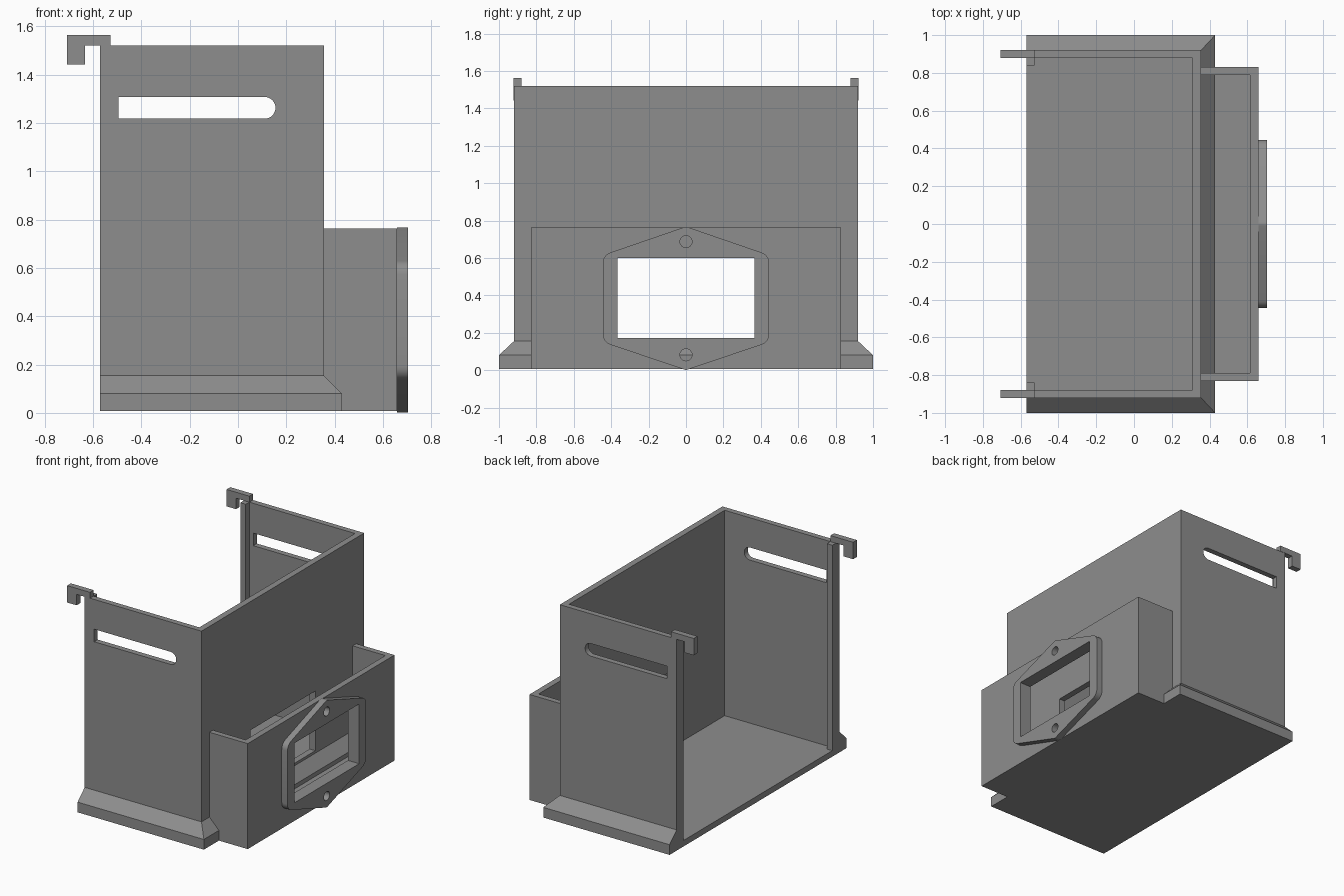
import bpy, bmesh, math
from mathutils import Vector

if "Cube" in bpy.data.objects:
    bpy.data.objects.remove(bpy.data.objects["Cube"])

grey = bpy.data.materials.new("grey plastic")
grey.diffuse_color = (0.27, 0.27, 0.27, 1)
grey.use_nodes = True
grey.node_tree.nodes["Principled BSDF"].inputs["Base Color"].default_value = grey.diffuse_color
Z0, TOP, FLOOR = 0.007, 1.52, 0.05


def prism(name, pts, axis, lo, hi):
    """Extrude a 2D outline along an axis: x -> (y,z), y -> (x,z), z -> (x,y)."""
    place = {"x": lambda a, b, c: (c, a, b), "y": lambda a, b, c: (a, c, b),
             "z": lambda a, b, c: (a, b, c)}[axis]
    bm = bmesh.new()
    face = bm.faces.new([bm.verts.new(place(a, b, lo)) for a, b in pts])
    ext = bmesh.ops.extrude_face_region(bm, geom=[face])
    shift = Vector(place(0, 0, hi - lo))
    for v in ext["geom"]:
        if isinstance(v, bmesh.types.BMVert):
            v.co += shift
    bmesh.ops.recalc_face_normals(bm, faces=bm.faces)
    me = bpy.data.meshes.new(name)
    bm.to_mesh(me)
    bm.free()
    me.materials.append(grey)
    ob = bpy.data.objects.new(name, me)
    bpy.context.collection.objects.link(ob)
    return ob


def block(name, x, y, z):
    return prism(name, [(x[0], y[0]), (x[1], y[0]), (x[1], y[1]), (x[0], y[1])], "z", *z)


def combine(ob, other, op):
    """Apply a boolean and remove the helper."""
    mod = ob.modifiers.new("bool", "BOOLEAN")
    mod.operation, mod.solver, mod.object = op, "EXACT", other
    bpy.context.view_layer.objects.active = ob
    bpy.ops.object.modifier_apply(modifier=mod.name)
    bpy.data.objects.remove(other)


def arc(cx, cy, r, a0, a1, n):
    return [(cx + r * math.cos(a0 + (a1 - a0) * i / n),
             cy + r * math.sin(a0 + (a1 - a0) * i / n)) for i in range(n + 1)]


def rounded(pts, radii, n=6):
    """Round the corners of a convex counter-clockwise outline."""
    out = []
    for i, p in enumerate(pts):
        p = Vector(p)
        a = (Vector(pts[i - 1]) - p).normalized()
        b = (Vector(pts[(i + 1) % len(pts)]) - p).normalized()
        r, half = radii[i], a.angle(b) / 2
        c = p + (a + b).normalized() * r / math.sin(half)
        s = p + a * r / math.tan(half) - c
        sweep = math.pi - 2 * half
        a0 = math.atan2(s.y, s.x)
        out += arc(c.x, c.y, r, a0, a0 + sweep, n)
    return out


# main bin block with the skirt around its foot
bin_body = block("bin", (-0.57, 0.355), (-0.92, 0.92), (Z0, TOP))
skirt = block("skirt", (-0.57, 0.43), (-1, 1), (Z0, 0.155))
for v in skirt.data.vertices:
    if v.co.z > 0.1:
        v.co.y *= 0.92
        v.co.x = min(v.co.x, 0.355)
foot = block("skirt_foot", (-0.57, 0.43), (-1, 1), (Z0, 0.08))
skirt_top = skirt
for v in skirt_top.data.vertices:
    if v.co.z < 0.1:
        v.co.z = 0.08
# one solid skirt: vertical foot plus sloped top
combine(foot, skirt_top, "UNION")
combine(bin_body, foot, "UNION")

# cavity open at the top and the back, leaving a lip on each side wall
cavity = prism("cavity", [(-0.7, -0.84), (-0.527, -0.84), (-0.527, -0.88), (0.31, -0.88),
                          (0.31, 0.88), (-0.527, 0.88), (-0.527, 0.84), (-0.7, 0.84)],
               "z", FLOOR, 1.8)
combine(bin_body, cavity, "DIFFERENCE")

# front tray with open top, joined to the bin wall
tray = block("tray", (0.33, 0.658), (-0.83, 0.83), (Z0, 0.762))
combine(tray, block("tray_cavity", (0.2, 0.614), (-0.79, 0.79), (FLOOR, 1)), "DIFFERENCE")
combine(bin_body, tray, "UNION")

# long slots through both side walls, rounded at one end
slot = [(-0.495, 1.217)] + arc(0.11, 1.262, 0.045, -math.pi / 2, math.pi / 2, 16) + [(-0.495, 1.307)]
combine(bin_body, prism("slot", slot, "y", -1.2, 1.2), "DIFFERENCE")

# mounting plate on the tray
plate = prism("socket_plate", rounded(
    [(0, 0.0), (0.445, 0.15), (0.445, 0.615), (0, 0.768), (-0.445, 0.615), (-0.445, 0.15)],
    [0.03, 0.06, 0.06, 0.03, 0.06, 0.06]), "x", 0.658, 0.703)

# window and screw holes through plate, tray and bin wall
for ob, x0 in ((bin_body, 0.25), (plate, 0.6)):
    combine(ob, prism("window", [(-0.367, 0.173), (0.367, 0.173), (0.367, 0.6), (-0.367, 0.6)],
                      "x", x0, 0.8), "DIFFERENCE")
    for z in (0.082, 0.687):
        hole = prism("screw_hole", arc(0, z, 0.032, 0, 2 * math.pi, 24)[:-1], "x", 0.57, 0.8)
        combine(ob, hole, "DIFFERENCE")

# hanging hooks at the top back corners
hook = [(-0.707, 1.442), (-0.632, 1.442), (-0.632, 1.52), (-0.527, 1.52),
        (-0.527, 1.563), (-0.707, 1.563)]
for side, name in ((-1, "hook_front"), (1, "hook_back")):
    prism(name, hook, "y", side * 0.88, side * 0.922)

for ob in bpy.context.scene.objects:
    bpy.ops.object.select_all(action="DESELECT")
    ob.select_set(True)
    bpy.context.view_layer.objects.active = ob
    bpy.ops.object.shade_smooth_by_angle(angle=math.radians(20))
